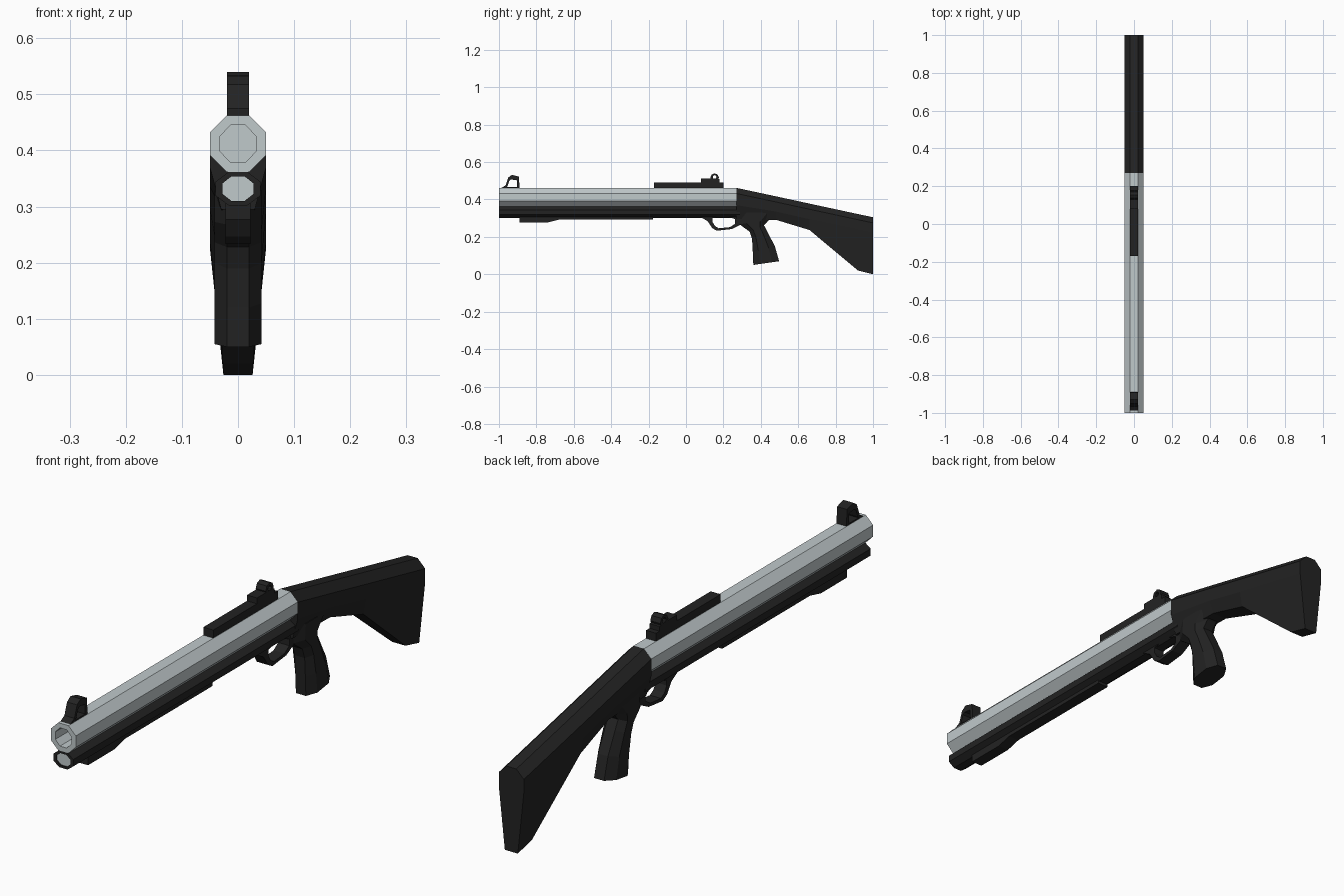
import bpy, bmesh, math


def material(name, rgb):
    m = bpy.data.materials.new(name)
    m.diffuse_color = (*rgb, 1)
    return m


STEEL = material("light steel", (0.53, 0.585, 0.6))
BLACK = material("matte black", (0.0165, 0.0165, 0.0165))


def loft(name, rings, mat, closed=False):
    """Skin a list of equal-length point rings; cap the ends unless closed."""
    bm = bmesh.new()
    vs = [[bm.verts.new(p) for p in r] for r in rings]
    n = len(vs[0])
    pairs = list(zip(vs, vs[1:])) + ([(vs[-1], vs[0])] if closed else [])
    for a, b in pairs:
        for i in range(n):
            j = (i + 1) % n
            bm.faces.new((a[i], a[j], b[j], b[i]))
    if not closed:
        bm.faces.new(vs[0])
        bm.faces.new(vs[-1])
    bmesh.ops.recalc_face_normals(bm, faces=bm.faces)
    me = bpy.data.meshes.new(name)
    bm.to_mesh(me)
    bm.free()
    me.materials.append(mat)
    ob = bpy.data.objects.new(name, me)
    bpy.context.collection.objects.link(ob)
    return ob


def octagon(y, z, hx, hz):
    k = 1 / math.cos(math.pi / 8)
    angs = [math.pi / 8 + i * math.pi / 4 for i in range(8)]
    return [(hx * k * math.cos(a), y, z + hz * k * math.sin(a)) for a in angs]


def side(profile, x):
    return [(x, y, z) for y, z in profile]


def plate(name, profile, w):
    return loft(name, [side(profile, -w), side(profile, w)], BLACK)


def hollow(name, outer, inner, w):
    return loft(name, [side(outer, -w), side(outer, w),
                       side(inner, w), side(inner, -w)], BLACK, True)


# Barrel with open bore
loft("barrel", [octagon(0.27, 0.412, 0.05, 0.05), octagon(-1, 0.412, 0.05, 0.05),
                octagon(-1, 0.412, 0.032, 0.033), octagon(-0.8, 0.412, 0.032, 0.033)], STEEL)

# Magazine tube with a steel end cap
loft("magazine_tube", [octagon(0.29, 0.332, 0.04, 0.03), octagon(-1, 0.332, 0.04, 0.03),
                       octagon(-1, 0.332, 0.028, 0.022), octagon(-0.99, 0.332, 0.028, 0.022)], BLACK)
loft("magazine_cap", [octagon(-0.99, 0.332, 0.028, 0.022),
                      octagon(-0.995, 0.332, 0.028, 0.022)], STEEL)

# Slide bar under the tube
plate("slide_bar", [(-0.89, 0.32), (-0.89, 0.277), (-0.74, 0.277), (-0.68, 0.292),
                    (-0.176, 0.292), (-0.176, 0.32)], 0.022)

# Top rail and sights
plate("top_rail", [(-0.17, 0.455), (0.2, 0.455), (0.2, 0.491), (-0.17, 0.491)], 0.02)
plate("rear_sight_base", [(0.08, 0.485), (0.18, 0.485), (0.18, 0.508), (0.165, 0.512),
                          (0.08, 0.512)], 0.02)


def circle(y, z, r):
    return [(y + r * math.cos(i * math.pi / 4), z + r * math.sin(i * math.pi / 4))
            for i in range(8)]


hollow("rear_sight_ring", circle(0.153, 0.517, 0.023), circle(0.153, 0.52, 0.01), 0.02)
hollow("front_sight",
       [(-0.995, 0.458), (-0.965, 0.475), (-0.95, 0.518), (-0.93, 0.532),
        (-0.893, 0.522), (-0.89, 0.458)],
       [(-0.958, 0.467), (-0.953, 0.475), (-0.945, 0.5), (-0.935, 0.507),
        (-0.905, 0.503), (-0.903, 0.467)], 0.02)

# Trigger guard
hollow("trigger_guard",
       [(0.07, 0.31), (0.115, 0.285), (0.14, 0.247), (0.165, 0.233), (0.245, 0.242),
        (0.29, 0.265), (0.31, 0.31), (0.2, 0.33)],
       [(0.142, 0.3), (0.142, 0.28), (0.155, 0.258), (0.175, 0.246), (0.235, 0.252),
        (0.262, 0.27), (0.262, 0.295), (0.2, 0.315)], 0.022)

# Shoulder stock: y, top, shoulder, middle, bottom, bottom half-width
stock = []
for y, top, sh, mid, bot, wb in [(0.27, 0.462, 0.432, 0.37, 0.295, 0.03),
                                 (0.485, 0.416, 0.386, 0.335, 0.29, 0.03),
                                 (0.66, 0.378, 0.348, 0.295, 0.237, 0.04),
                                 (0.92, 0.322, 0.292, 0.24, 0.02, 0.027),
                                 (1.0, 0.305, 0.275, 0.225, 0.0, 0.026)]:
    half = [(0.02, top), (0.05, sh), (0.05, mid), (wb, bot)]
    stock.append([(x, y, z) for x, z in half] + [(-x, y, z) for x, z in reversed(half)])
loft("stock", stock, BLACK)

# Pistol grip: front and back points of each eight-sided section
grip = []
for f, b in [((0.272, 0.33), (0.5, 0.33)), ((0.285, 0.268), (0.44, 0.287)),
             ((0.34, 0.228), (0.417, 0.262)), ((0.353, 0.19), (0.435, 0.228)),
             ((0.357, 0.12), (0.475, 0.15)), ((0.36, 0.05), (0.498, 0.07))]:
    half = [(0.02, 0), (0.042, 0.25), (0.042, 0.72), (0.02, 1)]
    pts = half + [(-x, t) for x, t in reversed(half)]
    grip.append([(x, f[0] + t * (b[0] - f[0]), f[1] + t * (b[1] - f[1])) for x, t in pts])
loft("pistol_grip", grip, BLACK)
